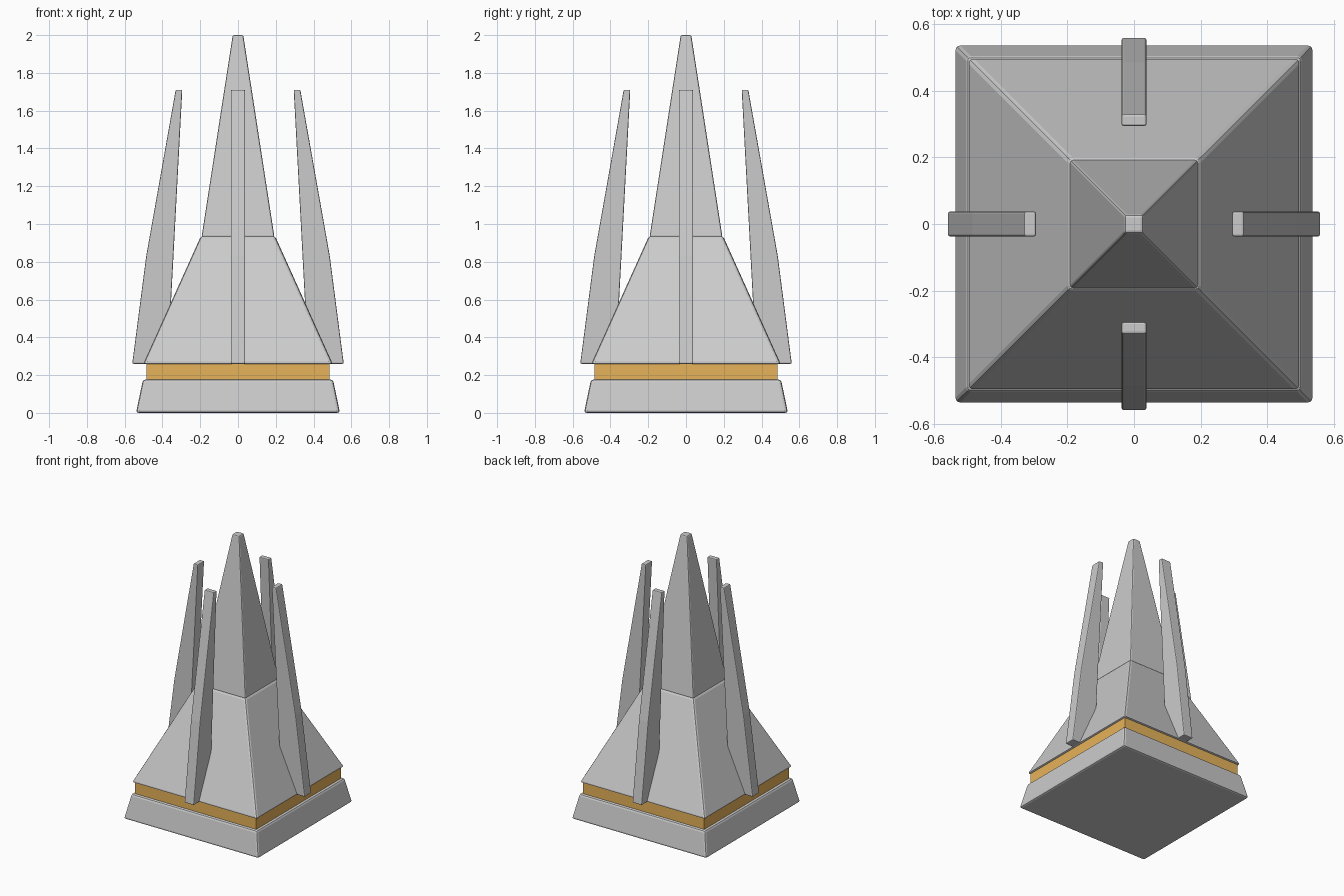
import bpy, math
from mathutils import Matrix

if "Cube" in bpy.data.objects:
    bpy.data.objects.remove(bpy.data.objects["Cube"])


def make_object(name, verts, faces, bevel=0.0):
    mesh = bpy.data.meshes.new(name)
    mesh.from_pydata(verts, [], faces)
    mesh.update()
    ob = bpy.data.objects.new(name, mesh)
    bpy.context.collection.objects.link(ob)
    if bevel:
        mod = ob.modifiers.new("bevel", 'BEVEL')
        mod.width = bevel
        mod.segments = 2
        mod.limit_method = 'ANGLE'
        mod.angle_limit = math.radians(25)
    return ob


def frustum(name, z0, half0, z1, half1, bevel=0.0):
    corners = [(-1, -1), (1, -1), (1, 1), (-1, 1)]
    verts = [(x * h, y * h, z) for z, h in ((z0, half0), (z1, half1)) for x, y in corners]
    faces = [(3, 2, 1, 0), (4, 5, 6, 7)]
    faces += [(i, (i + 1) % 4, (i + 1) % 4 + 4, i + 4) for i in range(4)]
    return make_object(name, verts, faces, bevel)


def fin(name, profile, width, turn):
    # Upright profile in the x-z plane, given thickness along y
    n = len(profile)
    verts = [(x, y, z) for y in (-width / 2, width / 2) for x, z in profile]
    faces = [tuple(range(n)), tuple(reversed(range(n, 2 * n)))]
    faces += [(i, i + n, (i + 1) % n + n, (i + 1) % n) for i in range(n)]
    ob = make_object(name, verts, faces, 0.006)
    ob.data.transform(Matrix.Rotation(turn, 4, 'Z'))
    return ob


# Stacked square tiers
frustum("base_plinth", 0.0, 0.54, 0.177, 0.503, 0.014)
band = frustum("gold_band", 0.165, 0.485, 0.27, 0.485)
frustum("lower_body", 0.258, 0.502, 0.937, 0.196, 0.014)
frustum("spire", 0.93, 0.193, 2.0, 0.028, 0.008)

# Gold colour for the band
gold = bpy.data.materials.new("gold")
gold.diffuse_color = (0.8, 0.45, 0.1, 1)
gold.use_nodes = True
gold.node_tree.nodes["Principled BSDF"].inputs["Base Color"].default_value = gold.diffuse_color
band.data.materials.append(gold)

# Four tapering fins around the body
profile = [(0.37, 0.26), (0.56, 0.26), (0.486, 0.83), (0.33, 1.71), (0.295, 1.71), (0.355, 0.58)]
for i, side in enumerate(("right", "back", "left", "front")):
    fin("fin_" + side, profile, 0.075, i * math.pi / 2)
